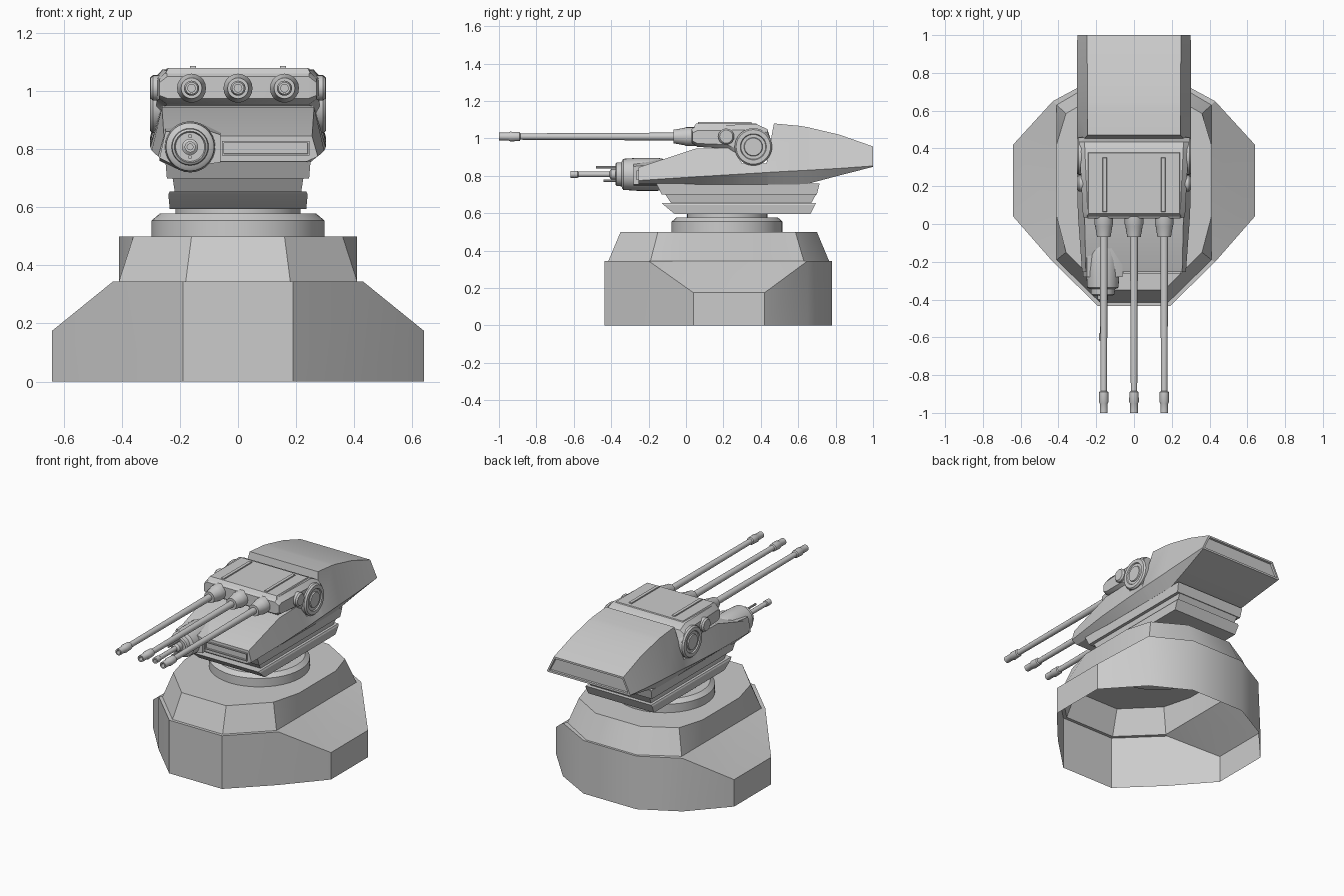
import bpy, bmesh, math
from mathutils import Vector

if "Cube" in bpy.data.objects:
    bpy.data.objects.remove(bpy.data.objects["Cube"])


def finish(name, bm, angle=30):
    bmesh.ops.remove_doubles(bm, verts=bm.verts, dist=1e-5)
    bmesh.ops.recalc_face_normals(bm, faces=bm.faces)
    me = bpy.data.meshes.new(name)
    bm.to_mesh(me)
    bm.free()
    ob = bpy.data.objects.new(name, me)
    bpy.context.collection.objects.link(ob)
    bpy.ops.object.select_all(action='DESELECT')
    ob.select_set(True)
    bpy.context.view_layer.objects.active = ob
    bpy.ops.object.shade_smooth_by_angle(angle=math.radians(angle))
    return ob


def loft(name, rings, start=True, end=True, inset_end=None, angle=30):
    """Skin a list of equal-length closed loops; optionally recess the last cap."""
    bm = bmesh.new()
    loops = [[bm.verts.new(p) for p in r] for r in rings]
    for a, b in zip(loops, loops[1:]):
        n = len(a)
        for i in range(n):
            bm.faces.new((a[i], a[(i + 1) % n], b[(i + 1) % n], b[i]))
    if start:
        bm.faces.new(loops[0])
    if end:
        cap = bm.faces.new(loops[-1])
        if inset_end:
            bmesh.ops.recalc_face_normals(bm, faces=bm.faces)
            bmesh.ops.inset_individual(bm, faces=[cap], thickness=inset_end[0])
            bmesh.ops.inset_individual(bm, faces=[cap], thickness=0.003, depth=-inset_end[1])
    return finish(name, bm, angle)


def mirrored(half):
    """Right-hand half loop of 3D points -> full loop symmetric about x = 0."""
    return half + [(-x, y, z) for x, y, z in reversed(half)]


def lathe(name, profile, origin, axis='Y', n=24, start=True, end=True):
    """Revolve (radius, position) pairs about an axis through origin."""
    o = Vector(origin)
    rings = []
    for r, t in profile:
        ring = []
        for i in range(n):
            c = r * math.cos(2 * math.pi * i / n)
            s = r * math.sin(2 * math.pi * i / n)
            ring.append(o + Vector({'X': (t, c, s), 'Y': (c, t, s), 'Z': (c, s, t)}[axis]))
        rings.append(ring)
    return loft(name, rings, start, end)


def rect(x0, x1, y0, y1, z, c=0.0):
    if not c:
        return [(x0, y0, z), (x1, y0, z), (x1, y1, z), (x0, y1, z)]
    return [(x0 + c, y0, z), (x1 - c, y0, z), (x1, y0 + c, z), (x1, y1 - c, z),
            (x1 - c, y1, z), (x0 + c, y1, z), (x0, y1 - c, z), (x0, y0 + c, z)]


# faceted base, hollow underneath, with sloped side buttresses and an upper tier
foot = [(.19, -.435), (.43, -.20), (.64, .04), (.64, .42), (.43, .65), (.19, .78)]
tier = [(.18, -.415), (.41, -.19), (.41, .04), (.41, .42), (.41, .63), (.18, .765)]
crown = [(.16, -.35), (.36, -.15), (.41, .04), (.41, .42), (.36, .585), (.16, .70)]
loft("base", [mirrored([(x, y, 0) for x, y in foot]),
              mirrored([(x, y, .175 if x > .6 else .345) for x, y in foot]),
              mirrored([(x, y, .345) for x, y in tier]),
              mirrored([(x, y, .50) for x, y in crown])], start=False, angle=31)

# rotating ring and neck
lathe("turntable_ring", [(.297, .49), (.297, .555), (.27, .578), (.215, .578), (.215, .61)],
      (0, .22, 0), 'Z', 40)

# stepped collar below the hull
loft("collar", [rect(-.235, .235, -.06, .665, .595), rect(-.24, .24, -.12, .69, .645),
                rect(-.235, .235, -.13, .695, .655), rect(-.218, .218, -.08, .67, .655),
                rect(-.225, .225, -.11, .695, .70), rect(-.245, .245, -.13, .70, .70),
                rect(-.25, .25, -.16, .715, .76)])


# hull: cross-sections from nose to tail
def section(y, zb, zc, zt, wb, wc, wt, lean=0):
    return mirrored([(wb, y, zb), (wc, y, zc), (wt, y + lean, zt)])


loft("hull", [section(-.255, .757, .775, .845, .235, .275, .255),
              section(.05, .755, .795, .945, .25, .297, .262),
              section(.25, .755, .807, .95, .25, .302, .262),
              section(.30, .755, .81, .865, .25, .303, .285),
              section(.43, .755, .818, .865, .25, .303, .285),
              section(.445, .755, .819, 1.08, .25, .303, .245, .025),
              section(.61, .755, .828, 1.067, .25, .303, .246),
              section(.65, .757, .83, 1.06, .25, .303, .246),
              section(.82, .802, .84, 1.02, .27, .303, .247),
              section(1.0, .848, .853, .957, .295, .30, .25)],
     inset_end=(.014, .012))

# nose slot frame
loft("nose_slot", [[(x, y, z) for x, z in ((-.055, .778), (.247, .778), (.247, .828), (-.055, .828))]
                   for y in (-.24, -.264)], inset_end=(.009, .02))

# gun cradle: side profile lofted across the width with chamfered ends
cradle = [(.03, .975), (.03, 1.05), (.06, 1.07), (.38, 1.075), (.435, 1.05),
          (.455, .98), (.43, .90), (.36, .86), (.29, .89), (.22, .945), (.06, .955)]
cy, cz = .24, 1.0


def slab(x, k):
    out = []
    for y, z in cradle:
        taper = 1 if abs(x) < .2 else .93 + .07 * min(1, max(0, (y - .03) / .4))
        out.append((x * taper, y if k == 1 else y + (.006 if y < .05 else 0), cz + (z - cz) * k))
    return out


loft("gun_cradle", [slab(-.29, .6), slab(-.262, 1), slab(.262, 1), slab(.29, .6)])

# raised top plate and twin ribs on the cradle
loft("cradle_top_plate", [rect(-.25, .25, .04, .39, 1.06), rect(-.24, .24, .055, .375, 1.08)])
for s in (-1, 1):
    loft("top_rib", [rect(s * .155 - .013, s * .155 + .013, .06, .355, 1.06),
                     rect(s * .155 - .010, s * .155 + .010, .065, .35, 1.087)])

# pivot discs and small trunnions on both sides
for s in (-1, 1):
    lathe("pivot_disc", [(.10, .22 * s), (.10, .293 * s), (.092, .303 * s), (.07, .303 * s),
                         (.066, .296 * s), (.05, .296 * s), (.047, .303 * s)],
          (0, .36, .955), 'X', 32)
    lathe("trunnion", [(.043, .22 * s), (.043, .292 * s), (.035, .302 * s)], (0, .215, 1.01), 'X', 20)

# three main barrels with sleeves and hollow muzzles
for x in (-.16, 0, .16):
    lathe("main_barrel", [(.05, .06), (.05, .0), (.046, -.01), (.036, -.068), (.021, -.068),
                          (.017, -.885), (.024, -.89), (.026, -.94), (.021, -.95),
                          (.021, -1.0), (.013, -1.0), (.013, -.95)], (x, 0, 1.01), 'Y', 20)

# rotary gun pod beside the nose slot
gx, gz = -.165, .808
lathe("rotary_housing", [(.03, .02), (.075, -.08), (.088, -.15), (.088, -.26), (.083, -.335),
                         (.077, -.34), (.064, -.345), (.062, -.372), (.054, -.378),
                         (.05, -.368)], (gx, 0, gz), 'Y', 28)
loft("pod_fairing", [[(-.27, y, .76 + d), (-.20, y, .725 + d), (-.06, y, .755), (-.06, y, .86 + e),
                      (-.12, y, .88 + e), (-.25, y, .87 + e)]
                     for y, d, e in ((-.28, .01, -.01), (-.10, 0, .01))])
lathe("rotary_center_barrel", [(.028, -.36), (.028, -.40), (.015, -.41), (.015, -.575),
                               (.019, -.58), (.019, -.618), (.010, -.618), (.010, -.59)],
      (gx, 0, gz), 'Y', 16)
for i, tip in enumerate((-.48, -.44)):
    lathe("rotary_rod", [(.007, -.36), (.007, tip)], (gx, 0, gz + (.037, -.035)[i]), 'Y', 10)
